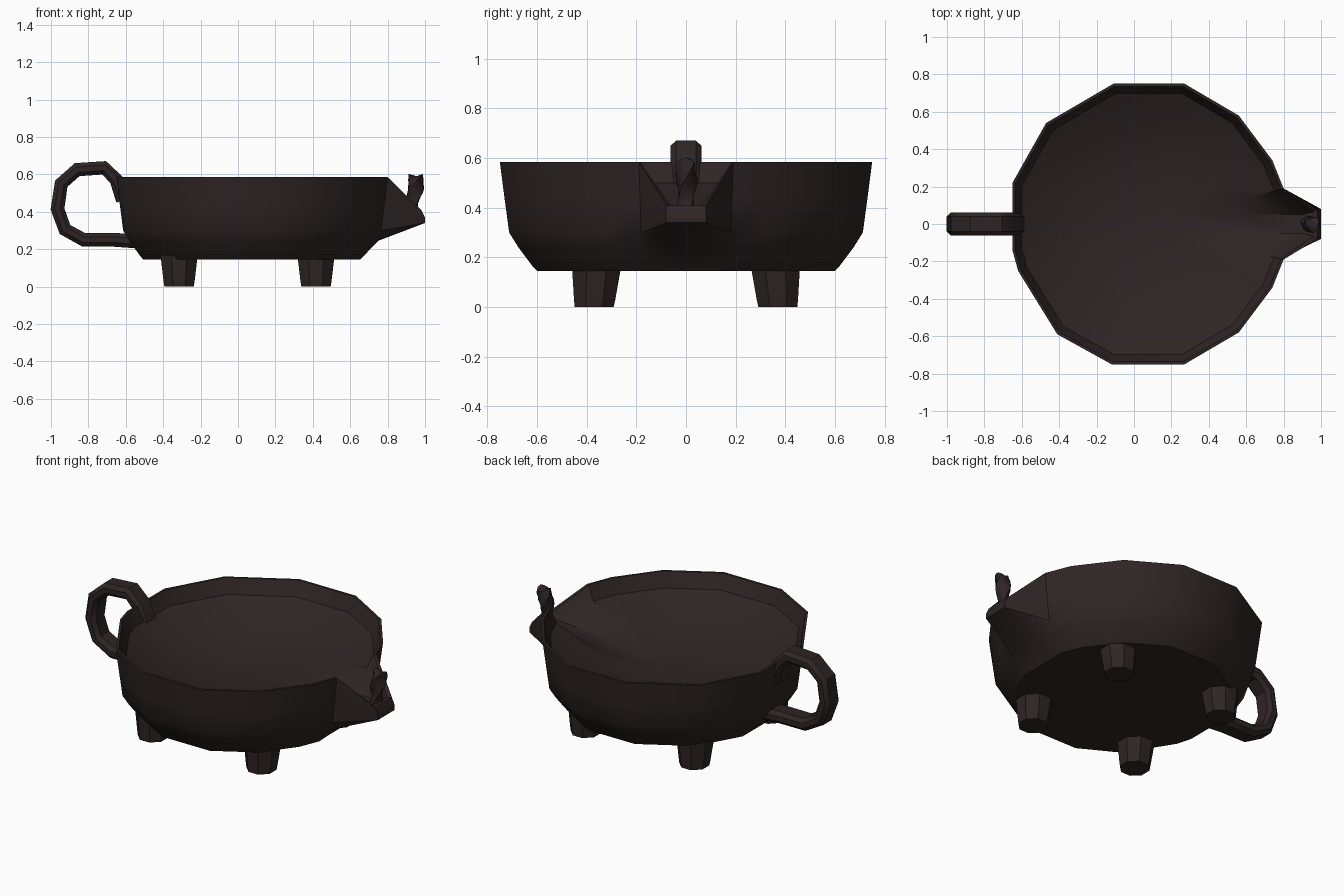
import bpy, bmesh, math
from mathutils import Vector

if "Cube" in bpy.data.objects:
    bpy.data.objects.remove(bpy.data.objects["Cube"])

clay = bpy.data.materials.new("dark brown clay")
clay.diffuse_color = (0.028, 0.018, 0.018, 1)
clay.use_nodes = True
clay.node_tree.nodes["Principled BSDF"].inputs["Base Color"].default_value = clay.diffuse_color


def loft(name, rings, angle=None):
    """Bridge equal-length closed rings of points and cap both ends."""
    bm = bmesh.new()
    vs = [[bm.verts.new(p) for p in r] for r in rings]
    n = len(rings[0])
    for k in range(len(vs) - 1):
        for i in range(n):
            j = (i + 1) % n
            bm.faces.new((vs[k][i], vs[k][j], vs[k + 1][j], vs[k + 1][i]))
    for r in (vs[0], vs[-1]):
        c = bm.verts.new(sum((v.co for v in r), Vector()) / n)
        for i in range(n):
            bm.faces.new((r[i], r[(i + 1) % n], c))
    bmesh.ops.recalc_face_normals(bm, faces=bm.faces)
    me = bpy.data.meshes.new(name)
    bm.to_mesh(me)
    bm.free()
    me.materials.append(clay)
    ob = bpy.data.objects.new(name, me)
    bpy.context.collection.objects.link(ob)
    if angle:
        bpy.context.view_layer.objects.active = ob
        ob.select_set(True)
        bpy.ops.object.shade_smooth_by_angle(angle=math.radians(angle))
        ob.select_set(False)
    return ob


# Bowl: outline of the rim, the two spout points are added per ring
outline = [(0.80, 0.19), (0.74, 0.34), (0.56, 0.58), (0.27, 0.75), (-0.11, 0.75),
           (-0.47, 0.54), (-0.65, 0.22), (-0.65, -0.14), (-0.62, -0.25),
           (-0.41, -0.59), (-0.12, -0.75), (0.27, -0.75), (0.56, -0.58),
           (0.74, -0.34), (0.80, -0.19)]
CX = 0.07


def bowl_ring(scale, z, sx, sy, sz):
    pts = [(CX + (x - CX) * scale, y * scale, z) for x, y in outline]
    return pts + [(sx, -sy, sz), (sx, sy, sz)]


loft("bowl_with_spout", [
    bowl_ring(0.80, 0.145, 0.65, 0.06, 0.145),   # underside
    bowl_ring(0.82, 0.16, 0.67, 0.06, 0.165),
    bowl_ring(0.90, 0.24, 0.75, 0.07, 0.245),
    bowl_ring(0.95, 0.30, 1.00, 0.08, 0.34),     # belly and spout lip
    bowl_ring(0.975, 0.44, 1.00, 0.08, 0.37),
    bowl_ring(1.00, 0.585, 0.98, 0.08, 0.41),    # rim
    bowl_ring(0.98, 0.585, 0.96, 0.065, 0.41),   # inner rim
    bowl_ring(0.93, 0.50, 0.90, 0.05, 0.39),     # shallow dished floor
    bowl_ring(0.70, 0.41, 0.57, 0.05, 0.37),
    bowl_ring(0.35, 0.335, 0.32, 0.03, 0.335),
], angle=32)

# Handle: chamfered bar swept along a ring-like path
path = [(-0.615, 0.46), (-0.65, 0.57), (-0.715, 0.635), (-0.86, 0.625), (-0.945, 0.55),
        (-0.965, 0.415), (-0.925, 0.305), (-0.825, 0.25), (-0.66, 0.25), (-0.52, 0.24)]
section = [(-0.062, -0.015), (-0.04, -0.037), (0.04, -0.037), (0.062, -0.015),
           (0.062, 0.015), (0.04, 0.037), (-0.04, 0.037), (-0.062, 0.015)]
rings = []
for i, (x, z) in enumerate(path):
    a, b = path[max(i - 1, 0)], path[min(i + 1, len(path) - 1)]
    t = Vector((b[0] - a[0], b[1] - a[1])).normalized()
    rings.append([(x - t.y * o, y, z + t.x * o) for y, o in section])
loft("handle", rings, angle=33)

# Four tapered feet
for lx, xs in (("left", -0.315), ("right", 0.417)):
    for ly, s in (("front", -1), ("back", 1)):
        feet = []
        for z, r, dy in ((0.0, 0.085, 0.37), (0.03, 0.09, 0.368), (0.17, 0.108, 0.36)):
            feet.append([(xs + r * math.cos(math.tau * (k + 0.5) / 8),
                          s * dy + r * math.sin(math.tau * (k + 0.5) / 8), z)
                         for k in range(8)])
        loft(f"{ly}_{lx}_foot", feet)

# Wick: twisted three-strand cord leaning outward with a frayed top
wick = []
N = 12
for i in range(11):
    u = i / 10
    r = 0.036 + 0.006 * math.cos(u * 9) + (0.006 if i > 8 else 0)
    ring = []
    for k in range(N):
        a = math.tau * k / N
        rr = r * (1 + 0.16 * math.cos(3 * a))
        fray = 0.012 * math.cos(2 * a) if i == 10 else 0
        b = a + u * 3.0
        ring.append((0.925 + 0.03 * u + rr * math.cos(b), rr * math.sin(b),
                     0.36 + 0.23 * u + fray))
    wick.append(ring)
loft("wick", wick, angle=40)
